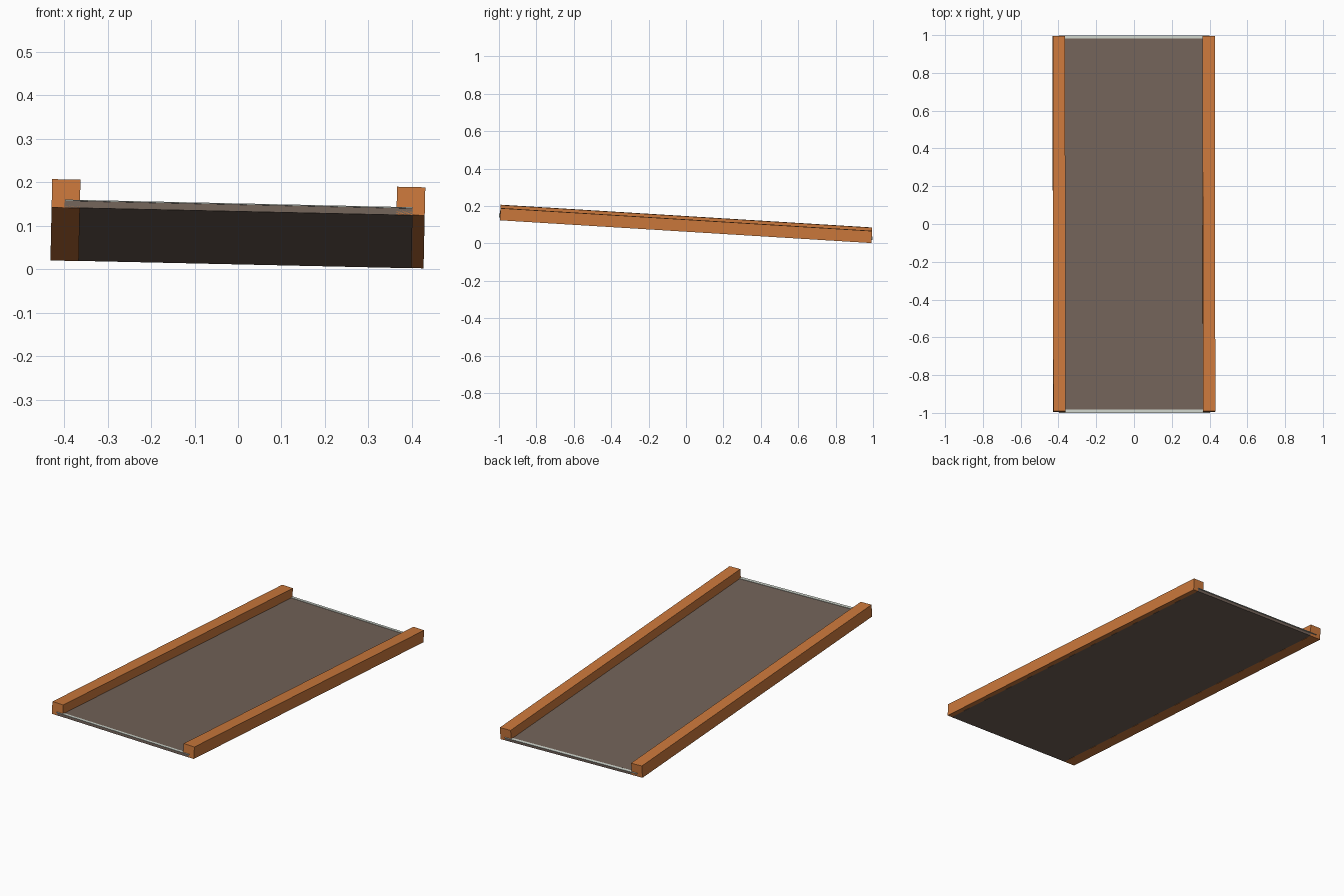
import bpy
from mathutils import Euler, Matrix

default = bpy.data.objects.get("Cube")
if default:
    bpy.data.objects.remove(default, do_unlink=True)


def make_material(name, color):
    mat = bpy.data.materials.new(name)
    mat.use_nodes = True
    mat.diffuse_color = (*color, 1)
    mat.node_tree.nodes["Principled BSDF"].inputs["Base Color"].default_value = (*color, 1)
    return mat


orange = make_material("orange_wood", (0.60, 0.19, 0.045))
brown = make_material("brown_deck", (0.17, 0.125, 0.10))
pale = make_material("pale_trim", (0.62, 0.66, 0.60))

# The whole platform leans down to the back and to its left
tilt = Matrix.Translation((0, -0.002, 0.0715)) @ Euler((-0.0612, 0.022, 0)).to_matrix().to_4x4()


def box(name, low, high, mat):
    """Box between two corners, in the tilted frame of the platform."""
    bpy.ops.mesh.primitive_cube_add(size=1)
    obj = bpy.context.object
    obj.name = name
    size = [b - a for a, b in zip(low, high)]
    centre = [(a + b) / 2 for a, b in zip(low, high)]
    obj.data.transform(Matrix.Translation(centre) @ Matrix.Diagonal((*size, 1)))
    obj.data.materials.append(mat)
    obj.matrix_world = tilt
    return obj


# Flat deck running under both rails
box("deck", (-0.4, -0.995, 0), (0.4, 0.995, 0.016), brown)

# Square side rails, nearly flush with the underside of the deck
box("right_rail", (-0.43, -0.995, -0.0004), (-0.365, 0.995, 0.065), orange)
box("left_rail", (0.363, -0.995, 0.0004), (0.428, 0.995, 0.065), orange)

# Thin trim strips along the front and back edges
for name, side in (("front_trim", -1), ("back_trim", 1)):
    inner, outer = sorted((side * 0.984, side * 1.001))
    box(name, (-0.4, inner, 0.0155), (0.4, outer, 0.0182), pale)
